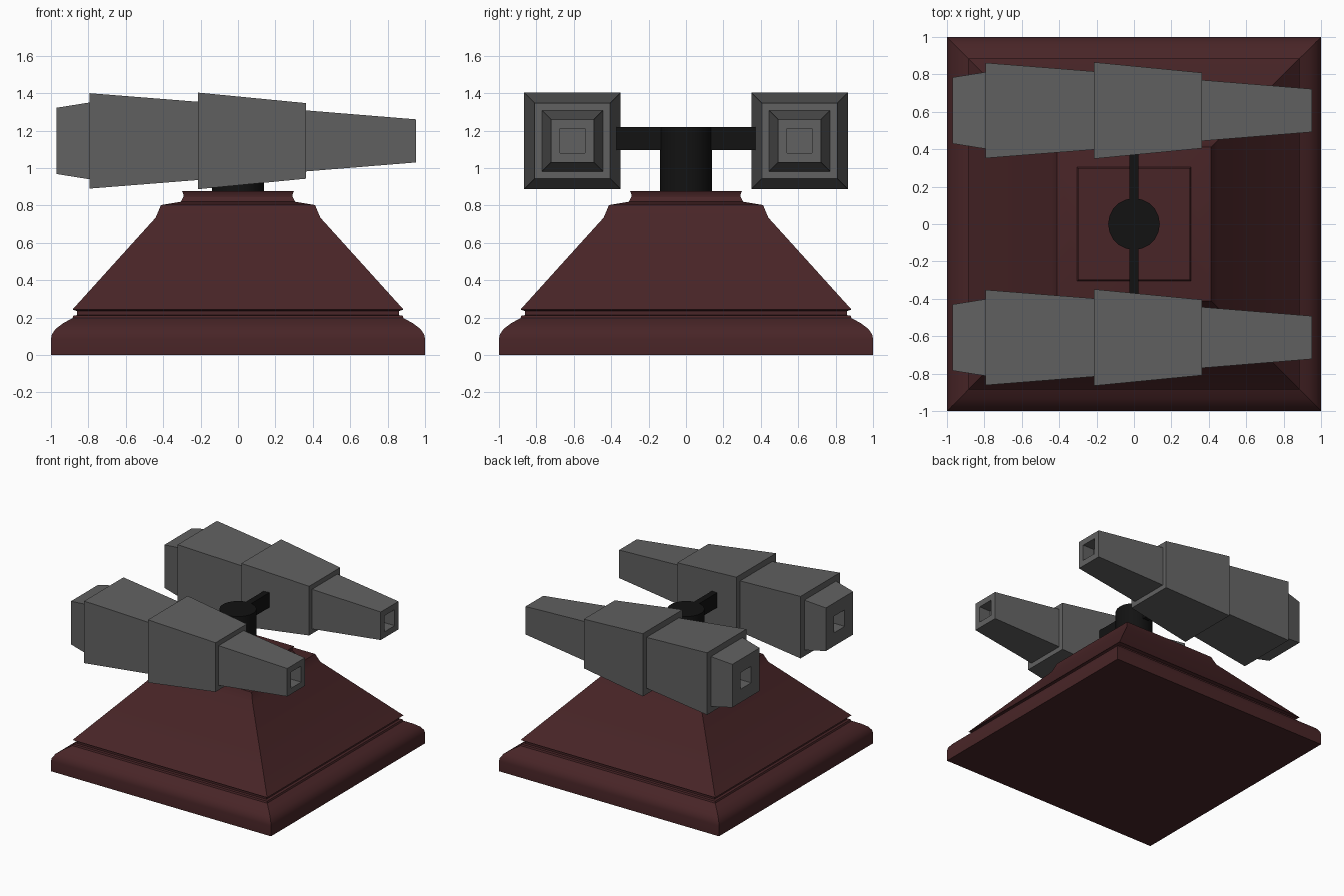
import bpy, bmesh
from math import radians

if "Cube" in bpy.data.objects:
    bpy.data.objects.remove(bpy.data.objects["Cube"])


def material(name, color):
    m = bpy.data.materials.new(name)
    m.diffuse_color = color
    m.use_nodes = True
    m.node_tree.nodes["Principled BSDF"].inputs["Base Color"].default_value = m.diffuse_color
    return m


def add_object(name, bm, mat=None, smooth=None):
    bmesh.ops.recalc_face_normals(bm, faces=bm.faces)
    mesh = bpy.data.meshes.new(name)
    bm.to_mesh(mesh)
    bm.free()
    if mat:
        mesh.materials.append(mat)
    ob = bpy.data.objects.new(name, mesh)
    bpy.context.collection.objects.link(ob)
    if smooth:
        bpy.ops.object.select_all(action='DESELECT')
        ob.select_set(True)
        bpy.context.view_layer.objects.active = ob
        bpy.ops.object.shade_smooth_by_angle(angle=radians(smooth))
    return ob


def square_loft(stations, place):
    """Loft square rings of (half width, position), capped at both ends."""
    bm = bmesh.new()
    rings = [[bm.verts.new(place(u * h, v * h, p))
              for u, v in ((1, 1), (-1, 1), (-1, -1), (1, -1))]
             for h, p in stations]
    for a, b in zip(rings, rings[1:]):
        for i in range(4):
            j = (i + 1) % 4
            bm.faces.new((a[i], a[j], b[j], b[i]))
    bm.faces.new(rings[0])
    bm.faces.new(rings[-1])
    return bm


maroon = material("maroon", (0.065, 0.018, 0.02, 1))
black = material("black", (0.006, 0.006, 0.006, 1))
grey = material("gunmetal", (0.12, 0.12, 0.12, 1))

# Stepped pyramid base: rounded plinth, groove, slope, top plate
base_profile = [(1, 0), (1, 0.085), (0.995, 0.11), (0.975, 0.14), (0.935, 0.17),
                (0.885, 0.197), (0.88, 0.21), (0.86, 0.213), (0.86, 0.235),
                (0.885, 0.243), (0.44, 0.735), (0.412, 0.802), (0.305, 0.82),
                (0.292, 0.845), (0.292, 0.86), (0.3, 0.878)]
add_object("base", square_loft(base_profile, lambda u, v, p: (u, v, p)), maroon, 25)

# Round post
bm = bmesh.new()
bmesh.ops.create_cone(bm, cap_ends=True, segments=20, radius1=0.138, radius2=0.138, depth=0.36)
bmesh.ops.translate(bm, verts=bm.verts, vec=(0, 0, 1.04))
add_object("post", bm, black, 30)

# Flat cross arm reaching into both barrels
bm = bmesh.new()
bmesh.ops.create_cube(bm, size=1)
bmesh.ops.scale(bm, verts=bm.verts, vec=(0.05, 0.8, 0.122))
bmesh.ops.translate(bm, verts=bm.verts, vec=(0, 0, 1.157))
add_object("cross_arm", bm, black)

# Two square stepped barrels with a recess in each end
barrel_profile = [(0.068, -0.87), (0.068, -0.97), (0.177, -0.97), (0.205, -0.795),
                  (0.255, -0.795), (0.209, -0.213), (0.258, -0.213), (0.202, 0.363),
                  (0.163, 0.363), (0.115, 0.953), (0.066, 0.953), (0.066, 0.85)]
for side, name in ((-1, "barrel_front"), (1, "barrel_back")):
    add_object(name, square_loft(
        barrel_profile, lambda u, v, p: (p, side * 0.607 + u, 1.145 + v)), grey)
